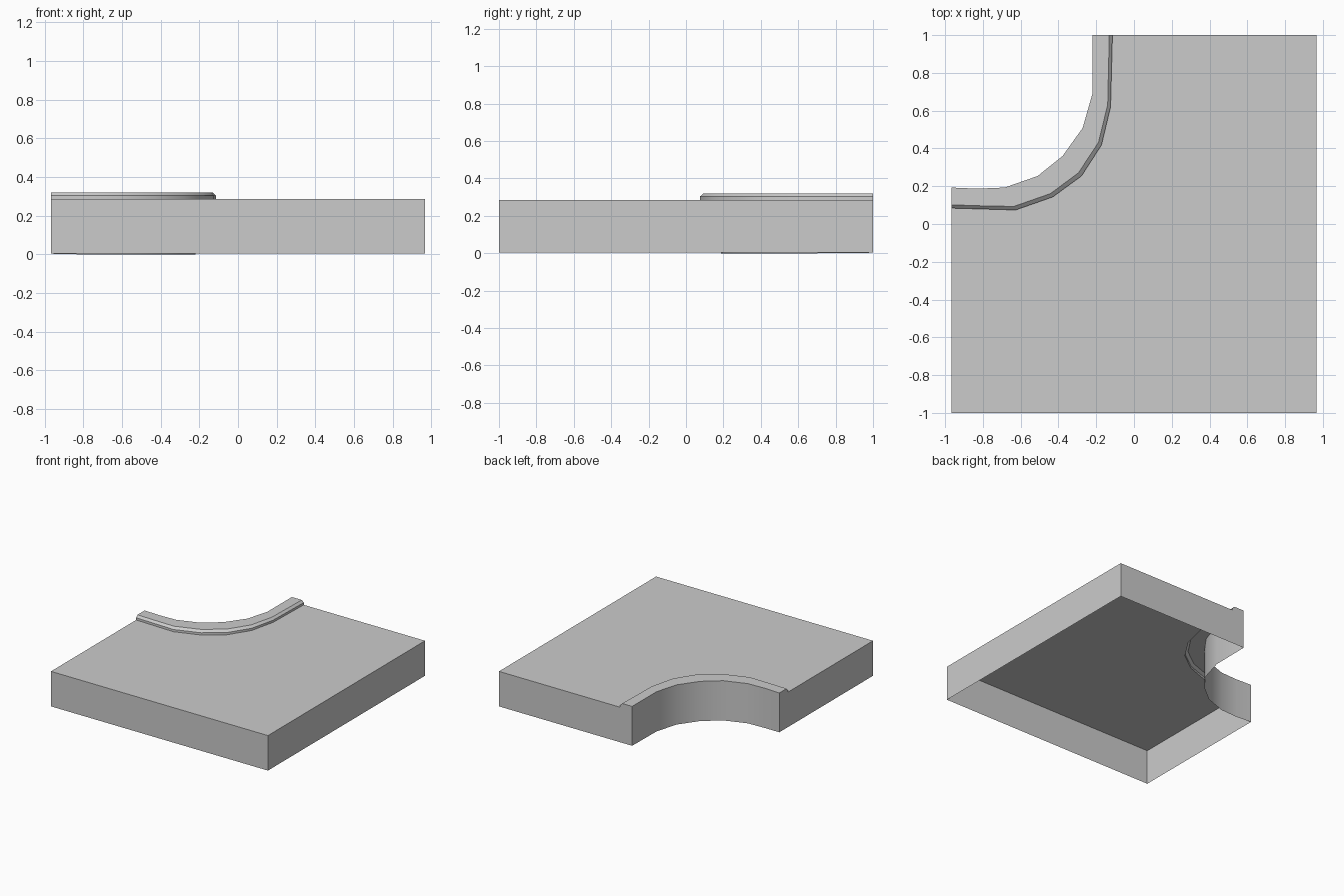
import bpy
import bmesh
from math import radians
from mathutils import Vector

cube = bpy.data.objects.get("Cube")
if cube:
    bpy.data.objects.remove(cube)

HALF_X, HALF_Y = 0.967, 1.0
FLOOR, ROAD, LIP, TOP = 0.003, 0.285, 0.303, 0.32

grey = bpy.data.materials.new("light_grey")
grey.use_nodes = True
grey.diffuse_color = (0.6, 0.6, 0.6, 1)
grey.node_tree.nodes["Principled BSDF"].inputs["Base Color"].default_value = (0.6, 0.6, 0.6, 1)


def build(name, polygons):
    """Make one object from polygons given as lists of points."""
    bm = bmesh.new()
    for points in polygons:
        bm.faces.new([bm.verts.new(p) for p in points])
    bmesh.ops.remove_doubles(bm, verts=bm.verts, dist=0.0005)
    mesh = bpy.data.meshes.new(name)
    bm.to_mesh(mesh)
    bm.free()
    mesh.materials.append(grey)
    obj = bpy.data.objects.new(name, mesh)
    bpy.context.collection.objects.link(obj)
    bpy.ops.object.select_all(action='DESELECT')
    obj.select_set(True)
    bpy.context.view_layer.objects.active = obj
    bpy.ops.object.shade_smooth_by_angle(angle=radians(30))
    return obj


def ribbon(rows):
    """Quads joining each row of points to the next one."""
    return [(a[j], a[j + 1], b[j + 1], b[j])
            for a, b in zip(rows, rows[1:]) for j in range(len(a) - 1)]


def at_height(path, z):
    return [Vector((x, y, z)) for x, y in path]


# Matching plan curves of the cut-out corner and the outer kerb edge
notch = [(-HALF_X, 0.193), (-0.83, 0.187), (-0.685, 0.193), (-0.51, 0.254),
         (-0.378, 0.36), (-0.272, 0.508), (-0.22, 0.69), (-0.22, HALF_Y)]
kerb = [(-HALF_X, 0.084), (-0.8, 0.079), (-0.627, 0.074), (-0.43, 0.143),
        (-0.278, 0.254), (-0.172, 0.418), (-0.124, 0.62), (-0.114, HALF_Y)]

base = at_height(kerb, ROAD)
lip = at_height(kerb, LIP)
notch_top = at_height(notch, TOP)
chamfer = [a.lerp(b, 0.16) for a, b in zip(at_height(kerb, TOP), notch_top)]
notch_foot = at_height(notch, 0)
notch_foot[0].z = notch_foot[-1].z = FLOOR

# Raised kerb with a bevelled edge, and the curved wall below it
build("kerb", ribbon([base, lip, chamfer, notch_top]))
build("curved_wall", ribbon([notch_top, notch_foot]))

# Flat top surface
corners = [(HALF_X, HALF_Y), (-HALF_X, -HALF_Y), (HALF_X, -HALF_Y)]
outline = [kerb[0], corners[1], corners[2], corners[0], kerb[-1]]
build("top_surface", [at_height(outline, ROAD) + base[-2:0:-1]])

# Straight outer walls, open underneath
build("outer_walls", ribbon([at_height(outline, FLOOR), at_height(outline, ROAD)]))


# Wall ends that follow the kerb section
def section(i):
    foot = Vector((*kerb[i], FLOOR))
    return [foot, notch_foot[i], notch_top[i], chamfer[i], lip[i], base[i]]


build("kerb_end_walls", [section(-1), section(0)[::-1]])
